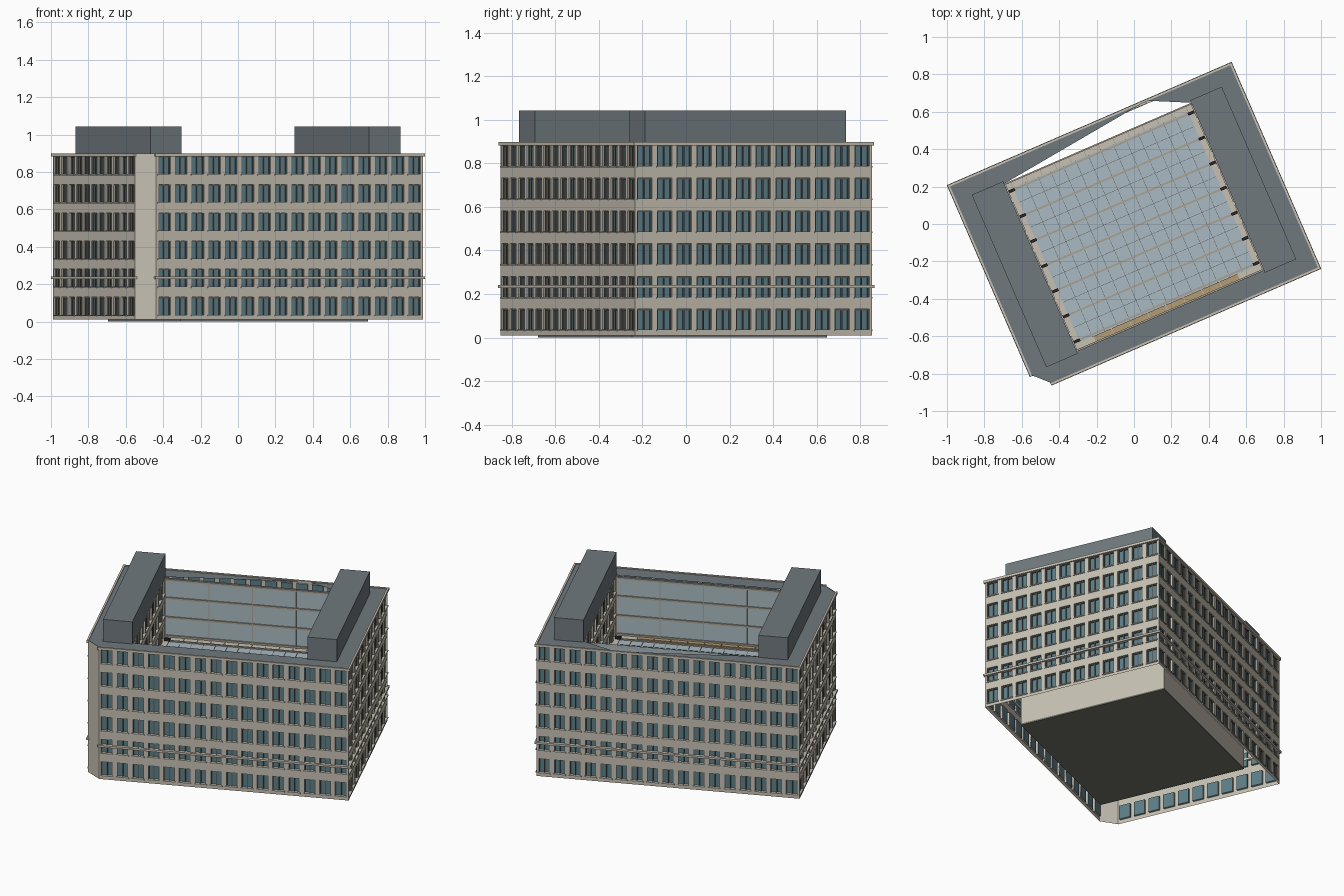
import bpy, bmesh
from math import radians
from mathutils import Vector as V

if "Cube" in bpy.data.objects:
    bpy.data.objects.remove(bpy.data.objects["Cube"])

ANGLE, OFFSET = radians(23.4), V((0, -0.016, 0))
HX, HY, CH = 0.82, 0.593, 0.086       # outer half sizes and corner cut
IX, IY = 0.545, 0.488                 # courtyard half sizes
Z0, TOP, LEDGE = 0.01, 0.89, 0.49
ROWS = [(0.036 + i * 0.1505, 0.130 + i * 0.1505) for i in range(6)]


def mat(name, rgb):
    m = bpy.data.materials.new(name)
    m.diffuse_color = (*rgb, 1)
    m.use_nodes = True
    m.node_tree.nodes["Principled BSDF"].inputs["Base Color"].default_value = m.diffuse_color
    return m


STONE = mat("stone", (0.57, 0.53, 0.45))
GLASS = mat("window_glass", (0.11, 0.21, 0.25))
FRAME = mat("frame_dark", (0.10, 0.10, 0.09))
ROOF = mat("roof_grey", (0.16, 0.19, 0.205))
PALE = mat("pale_glass", (0.40, 0.49, 0.54))
BEAM = mat("beam_beige", (0.40, 0.36, 0.29))
WOOD = mat("wood", (0.46, 0.33, 0.17))
FLOOR = mat("floor_dark", (0.17, 0.17, 0.15))
BLACK = mat("black", (0.02, 0.02, 0.02))


class Part:
    """Collects quads and boxes into one named object."""
    def __init__(self, name, material):
        self.bm, self.name, self.material = bmesh.new(), name, material

    def face(self, pts):
        self.bm.faces.new([self.bm.verts.new(p) for p in pts])

    def box(self, x0, x1, y0, y1, z0, z1, at=lambda x, y, z: V((x, y, z))):
        p = [at(x, y, z) for z in (z0, z1) for x, y in ((x0, y0), (x1, y0), (x1, y1), (x0, y1))]
        vs = [self.bm.verts.new(q) for q in p]
        for f in ((3, 2, 1, 0), (4, 5, 6, 7), (0, 1, 5, 4), (1, 2, 6, 5), (2, 3, 7, 6), (3, 0, 4, 7)):
            self.bm.faces.new([vs[i] for i in f])

    def done(self, solid=False):
        bmesh.ops.remove_doubles(self.bm, verts=self.bm.verts, dist=1e-5)
        if solid:
            bmesh.ops.recalc_face_normals(self.bm, faces=self.bm.faces)
        me = bpy.data.meshes.new(self.name)
        self.bm.to_mesh(me)
        self.bm.free()
        me.materials.append(self.material)
        ob = bpy.data.objects.new(self.name, me)
        ob.rotation_euler.z, ob.location = ANGLE, OFFSET
        bpy.context.collection.objects.link(ob)


def facade(name, p0, p1, cols, z0, rows, trim=True):
    """Wall with a grid of recessed windows; outside lies right of p0 -> p1."""
    p0, p1 = V((*p0, 0)), V((*p1, 0))
    t = (p1 - p0).normalized()
    n = V((t.y, -t.x, 0))
    length = (p1 - p0).length
    at = lambda s, d, z: p0 + t * s + n * d + V((0, 0, z))
    wall, glass, frame, sill = (Part(name + s, m) for s, m in (
        ("_wall", STONE), ("_glass", GLASS), ("_frames", FRAME), ("_sills", STONE)))

    def flat(s0, s1, a, b):
        wall.face([at(s0, 0, a), at(s1, 0, a), at(s1, 0, b), at(s0, 0, b)])

    # spandrel bands
    edges = [z0] + [z for r in rows for z in r] + [TOP]
    for a, b in zip(edges[::2], edges[1::2]):
        flat(0, length, a, b)
    step, dep = length / cols, -0.014
    w = step * 0.73
    for k, (a, b) in enumerate(rows):
        prev = 0
        for c in range(cols):
            s0 = (c + 0.5) * step - w / 2
            s1, mid = s0 + w, s0 + w / 2
            flat(prev, s0, a, b)
            prev = s1
            # reveals
            ring = [(s0, a), (s1, a), (s1, b), (s0, b)]
            for (u, z), (u2, z2) in zip(ring, ring[1:] + ring[:1]):
                wall.face([at(u, 0, z), at(u2, 0, z2), at(u2, dep, z2), at(u, dep, z)])
            glass.face([at(u, dep, z) for u, z in ring])
            # window frame, mullion and sill
            for x0, x1 in ((s0, s0 + .006), (mid - .003, mid + .003), (s1 - .006, s1)):
                frame.box(x0, x1, dep + .0005, dep + .007, a, b, at)
            frame.box(s0, s1, dep + .0005, dep + .006, b - .006, b, at)
            sill.box(s0 - .004, s1 + .004, 0, .006, a - .007, a, at)
        flat(prev, length, a, b)
    if trim:
        # string course and cornice
        sill.box(-.008, length + .008, -.016, .010, .228, .241, at)
        sill.box(-.008, length + .008, -.004, .008, .882, .899, at)
    for p in (wall, glass, frame, sill):
        p.done()


# outer facades
facade("front", (-HX + CH, -HY), (HX, -HY), 16, Z0, ROWS)
facade("right", (HX, -HY), (HX, HY), 12, Z0, ROWS)
facade("back", (HX, HY), (-HX, HY), 17, Z0, ROWS)
facade("left", (-HX, HY), (-HX, -HY + CH), 11, Z0, ROWS)

# blank cut corner
corner = Part("cut_corner_wall", STONE)
a, b = (-HX, -HY + CH), (-HX + CH, -HY)
corner.face([(*a, Z0), (*b, Z0), (*b, .898), (*a, .898)])
corner.done()

# courtyard end walls with windows above the glass roof
facade("court_left", (-IX, -IY), (-IX, IY), 10, Z0, ROWS[3:], False)
facade("court_right", (IX, IY), (IX, -IY), 10, Z0, ROWS[3:], False)

# courtyard long walls: stone below, glazed curtain above
low = Part("court_lower_walls", STONE)
curtain = Part("court_curtain_glass", PALE)
rails = Part("court_curtain_rails", BEAM)
for s in (-1, 1):
    for part, za, zb in ((low, Z0, LEDGE), (curtain, LEDGE, TOP)):
        part.face([(s * IX, s * IY, za), (-s * IX, s * IY, za), (-s * IX, s * IY, zb), (s * IX, s * IY, zb)])
    y0, y1 = sorted((s * IY, s * (IY - .008)))
    for z in (.50, .625, .755, .878):
        rails.box(-IX, IX, y0, y1, z - .006, z + .006)
    for i in range(5):
        x = -IX + .004 + i * (2 * IX - .008) / 4
        rails.box(x - .003, x + .003, y0, y1, LEDGE, TOP)
for p in (low, curtain, rails):
    p.done()

# ledge around the glass roof
GX, GY = 0.51, 0.45
ledge = Part("court_ledge", STONE)
for s in (-1, 1):
    x0, x1 = sorted((s * GX, s * IX))
    ledge.box(x0, x1, -IY, IY, LEDGE - .02, LEDGE)
    y0, y1 = sorted((s * GY, s * IY))
    ledge.box(-GX, GX, y0, y1, LEDGE - .02, LEDGE)
ledge.done()
joints = Part("ledge_joints", BEAM)
for i in range(13):
    x = -GX + i * GX / 6
    joints.box(x - .002, x + .002, GY, IY - .01, LEDGE, LEDGE + .003)
joints.done()
deck = Part("wood_ledge", WOOD)
for i in range(8):
    deck.box(-.43 + i * .105, -.328 + i * .105, -IY + .009, -GY, LEDGE, LEDGE + .006)
deck.done()

# glass roof with beams, glazing bars and end brackets
roof_glass = Part("court_roof_glass", PALE)
roof_glass.box(-GX, GX, -GY, GY, LEDGE - .012, LEDGE - .004)
roof_glass.done()
beams, bars, brackets = Part("roof_beams", BEAM), Part("roof_bars", FRAME), Part("beam_brackets", BLACK)
for i in range(7):
    y = -.438 + i * .146
    beams.box(-GX, GX, y - .005, y + .005, LEDGE - .02, LEDGE + .004)
    for s in (-1, 1):
        x = s * (GX + .012)
        brackets.box(x - .018, x + .018, y - .008, y + .008, LEDGE, LEDGE + .016)
    if i < 6:
        bars.box(-GX, GX, y + .072, y + .074, LEDGE - .005, LEDGE - .002)
for i in range(1, 14):
    x = -GX + i * GX / 7
    bars.box(x - .001, x + .001, -GY, GY, LEDGE - .005, LEDGE - .002)
for p in (beams, bars, brackets):
    p.done()

# courtyard floor slab
slab = Part("floor_slab", FLOOR)
slab.box(-IX, IX, -IY, IY, 0, .014)
slab.done()

# roof deck ring; the back strip has a triangular gap
deck = Part("roof_deck", ROOF)
for poly in (
    [(-HX, -HY + CH), (-HX + CH, -HY), (-IX, -HY), (-IX, HY), (-HX, HY)],
    [(IX, -HY), (HX, -HY), (HX, HY), (IX, HY)],
    [(-IX, -HY), (IX, -HY), (IX, -IY), (-IX, -IY)],
    [(-IX, IY), (.33, HY), (-IX, HY)],
    [(.33, HY), (IX, IY), (IX, HY)],
):
    deck.face([(x, y, .894) for x, y in poly])
deck.done()

# rooftop plant blocks
for name, s in (("roof_block_left", -1), ("roof_block_right", 1)):
    block = Part(name, ROOF)
    x0, x1 = sorted((s * IX, s * .728))
    block.box(x0, x1, -.502, .502, .89, 1.043)
    block.done()
